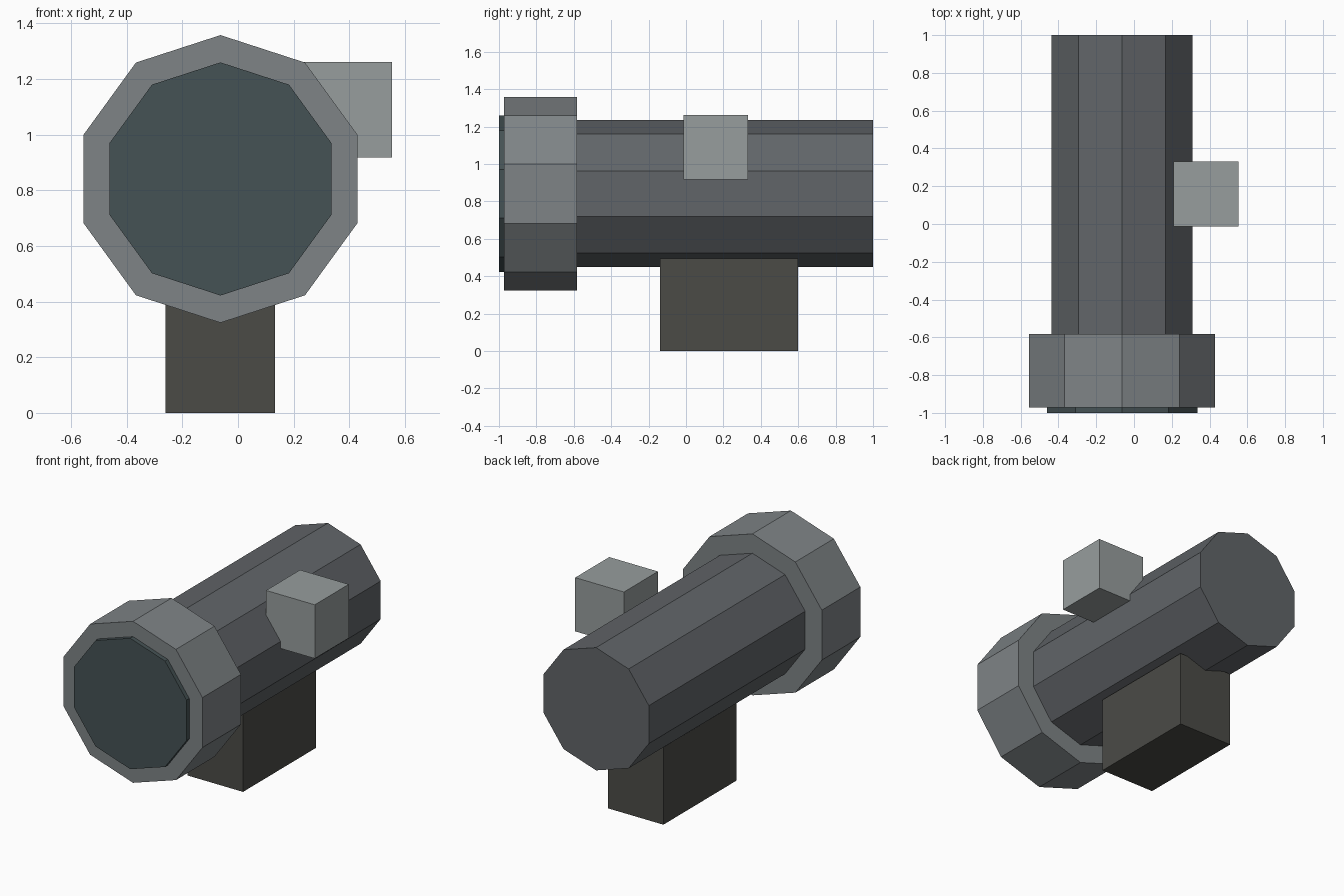
import bpy, bmesh
from math import pi
from mathutils import Matrix, Vector

if "Cube" in bpy.data.objects:
    bpy.data.objects.remove(bpy.data.objects["Cube"])

AXIS_X, AXIS_Z = -0.063, 0.841   # centre line of the tube


def material(name, rgb):
    m = bpy.data.materials.new(name)
    m.diffuse_color = (*rgb, 1)
    m.use_nodes = True
    m.node_tree.nodes["Principled BSDF"].inputs["Base Color"].default_value = m.diffuse_color
    return m


def finish(bm, name, mat):
    bmesh.ops.recalc_face_normals(bm, faces=bm.faces)
    mesh = bpy.data.meshes.new(name)
    bm.to_mesh(mesh)
    bm.free()
    mesh.materials.append(mat)
    obj = bpy.data.objects.new(name, mesh)
    bpy.context.collection.objects.link(obj)
    return obj


def box(name, lo, hi, mat):
    lo, hi = Vector(lo), Vector(hi)
    bm = bmesh.new()
    bmesh.ops.create_cube(bm, size=1, matrix=Matrix.Translation((lo + hi) / 2)
                          @ Matrix.Diagonal((*(hi - lo), 1)))
    return finish(bm, name, mat)


def decagon(name, radius, y0, y1, mat):
    """Ten-sided drum along y with a corner pointing straight up."""
    bm = bmesh.new()
    bmesh.ops.create_cone(bm, cap_ends=True, segments=10, radius1=radius,
                          radius2=radius, depth=y1 - y0)
    # make sure a corner lies on local y, which becomes world z
    corner = max(bm.verts, key=lambda v: v.co.y).co
    turn = Matrix.Rotation(pi / 2 - Vector((1, 0)).angle(corner.xy), 4, 'Z')
    place = Matrix.Translation((AXIS_X, (y0 + y1) / 2, AXIS_Z))
    bm.transform(place @ Matrix.Rotation(pi / 2, 4, 'X') @ turn)
    return finish(bm, name, mat)


body_grey = material("body_grey", (0.12, 0.13, 0.14))
ring_grey = material("ring_grey", (0.21, 0.23, 0.24))
glass = material("dark_glass", (0.06, 0.085, 0.09))
mount_dark = material("mount_dark", (0.07, 0.07, 0.062))
light_grey = material("light_grey", (0.31, 0.34, 0.34))

# Tube, front bell and lens
decagon("tube", 0.393, -0.75, 1.0, body_grey)
decagon("front_bell", 0.517, -0.972, -0.582, ring_grey)
decagon("lens", 0.419, -1.0, -0.93, glass)

# Mounting foot under the tube
box("mount_foot", (-0.26, -0.139, 0), (0.133, 0.6, 0.495), mount_dark)

# Side adjustment block
box("side_block", (0.208, -0.013, 0.918), (0.553, 0.331, 1.262), light_grey)
